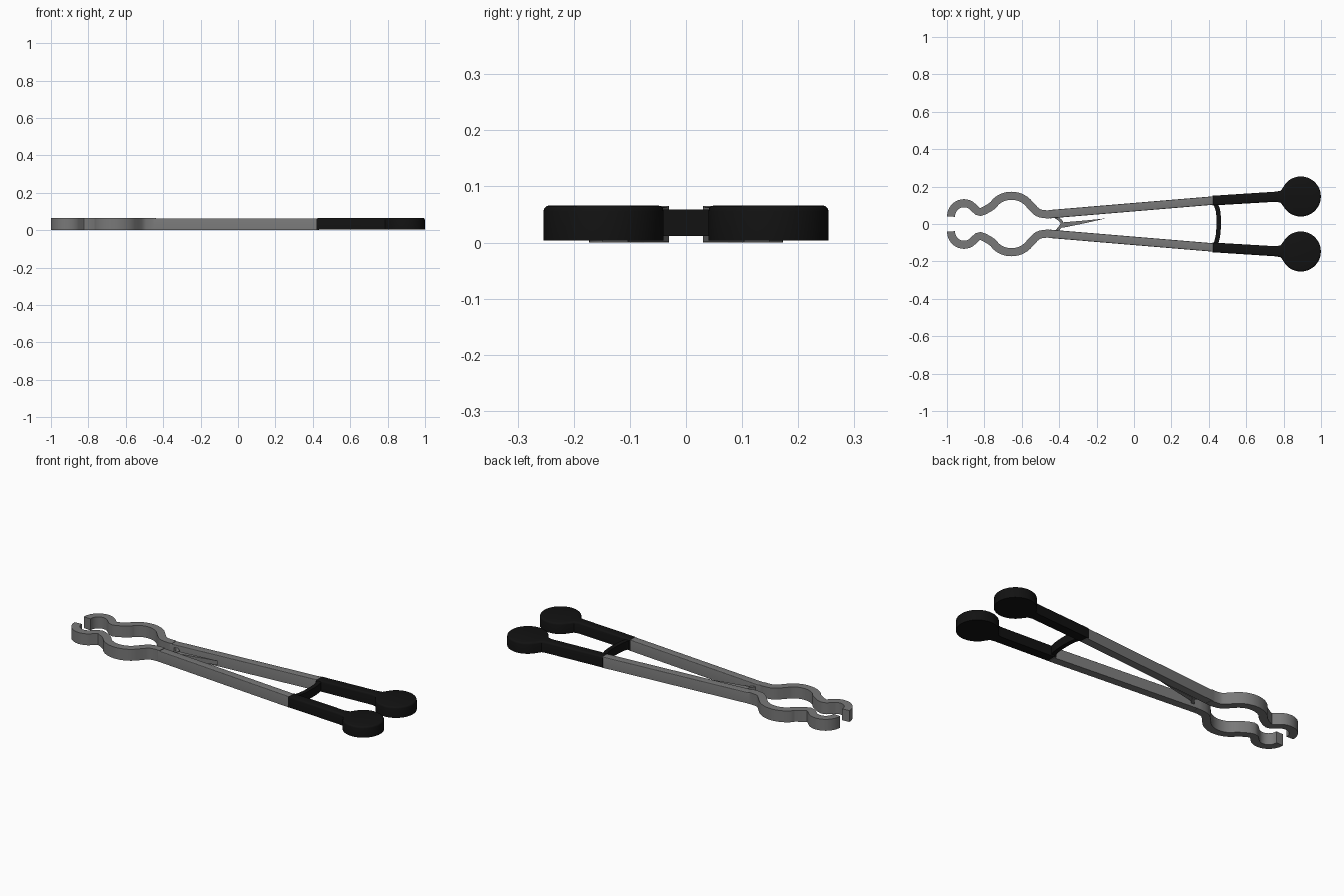
import bpy, bmesh, math
from mathutils import Vector

if "Cube" in bpy.data.objects:
    bpy.data.objects.remove(bpy.data.objects["Cube"])


def material(name, v):
    m = bpy.data.materials.new(name)
    m.diffuse_color = (v, v, v, 1)
    m.use_nodes = True
    m.node_tree.nodes["Principled BSDF"].inputs["Base Color"].default_value = m.diffuse_color
    return m


STEEL = material("grey_steel", 0.19)
BLACK = material("black_rubber", 0.006)


def smooth_path(pts, n=5):
    """Catmull-Rom curve through 2D points."""
    p = [Vector(q) for q in pts]
    p = [2 * p[0] - p[1]] + p + [2 * p[-1] - p[-2]]
    out = []
    for i in range(1, len(p) - 2):
        a, b, c, d = p[i - 1:i + 3]
        for k in range(n):
            t = k / n
            out.append(0.5 * (2 * b + (c - a) * t + (2 * a - 5 * b + 4 * c - d) * t * t
                              + (3 * b - a - 3 * c + d) * t ** 3))
    return out + [p[-2]]


def arc(cx, cy, r, a0, a1, n):
    return [(cx + r * math.cos(math.radians(a0 + (a1 - a0) * i / n)),
             cy + r * math.sin(math.radians(a0 + (a1 - a0) * i / n))) for i in range(n + 1)]


def ribbon(path, half):
    """Closed outline of a constant-width strip along a path."""
    left, right = [], []
    for i, p in enumerate(path):
        d = (path[min(i + 1, len(path) - 1)] - path[max(i - 1, 0)]).normalized()
        n = Vector((-d.y, d.x)) * half
        left.append(p + n)
        right.append(p - n)
    return left + right[::-1]


def plate(name, outline, z0, z1, mat, side=1, round_top=0.0):
    """Extrude an outline from z0 to z1, optionally with a rounded upper edge."""
    bm = bmesh.new()
    f = bm.faces.new([bm.verts.new((x, y * side, z0)) for x, y in outline])
    ext = bmesh.ops.extrude_face_region(bm, geom=[f])
    top = [v for v in ext["geom"] if isinstance(v, bmesh.types.BMVert)]
    bmesh.ops.translate(bm, verts=top, vec=(0, 0, z1 - z0))
    bmesh.ops.recalc_face_normals(bm, faces=bm.faces)
    if round_top:
        rim = [e for e in bm.edges if all(v.co.z > z1 - 1e-5 for v in e.verts)]
        bmesh.ops.bevel(bm, geom=rim, offset=round_top, segments=3, profile=0.5, affect='EDGES')
    me = bpy.data.meshes.new(name)
    bm.to_mesh(me)
    bm.free()
    me.materials.append(mat)
    ob = bpy.data.objects.new(name, me)
    bpy.context.collection.objects.link(ob)
    bpy.context.view_layer.objects.active = ob
    ob.select_set(True)
    bpy.ops.object.shade_smooth_by_angle(angle=math.radians(35))
    ob.select_set(False)
    return ob


# Centre line of one jaw: small hook, dip, large bow, then the arm root
jaw = (arc(-0.909, 0.042, 0.069, 182, 42, 9) + [(-0.821, 0.064)]
       + arc(-0.655, 0.026, 0.125, 145, 38, 9) + [(-0.515, 0.062), (-0.47, 0.052), (-0.44, 0.0535)])
jaw_outline = ribbon(smooth_path(jaw, 3), 0.0215)
arm_outline = ribbon([Vector((-0.45, 0.0525)), Vector((0.43, 0.126))], 0.0225)

# Handle outline: sleeve flaring into a round paddle
cx, cy, r = 0.892, 0.147, 0.107
paddle = arc(cx, cy, r, -140, 140, 40)
handle_outline = ([(0.42, 0.099), (0.76, 0.119), (0.785, 0.113)] + paddle
                  + [(0.785, 0.178), (0.76, 0.173), (0.42, 0.151)])

for side, label in ((1, "back"), (-1, "front")):
    plate(label + "_jaw", jaw_outline, 0.0, 0.065, STEEL, side)
    plate(label + "_arm", arm_outline, 0.001, 0.063, STEEL, side, 0.004)
    plate(label + "_handle", handle_outline, 0.004, 0.066, BLACK, side, 0.01)

# Curved strap joining the two handles
strap = smooth_path([(0.435, 0.11), (0.449, 0.07), (0.453, 0.01), (0.449, -0.06), (0.437, -0.11)])
plate("handle_strap", ribbon(strap, 0.012), 0.012, 0.059, BLACK)

# Thin pivot link and pointed spring between the arms
link = smooth_path([(-0.47, 0.06), (-0.42, 0.038), (-0.385, 0.005), (-0.41, -0.035)])
plate("pivot_link", ribbon(link, 0.008), 0.018, 0.048, STEEL)
plate("spring_leaf", [(-0.40, -0.022), (-0.36, -0.016), (-0.25, 0.007),
                      (-0.15, 0.03), (-0.27, 0.018), (-0.39, 0.008)], 0.02, 0.046, STEEL)
